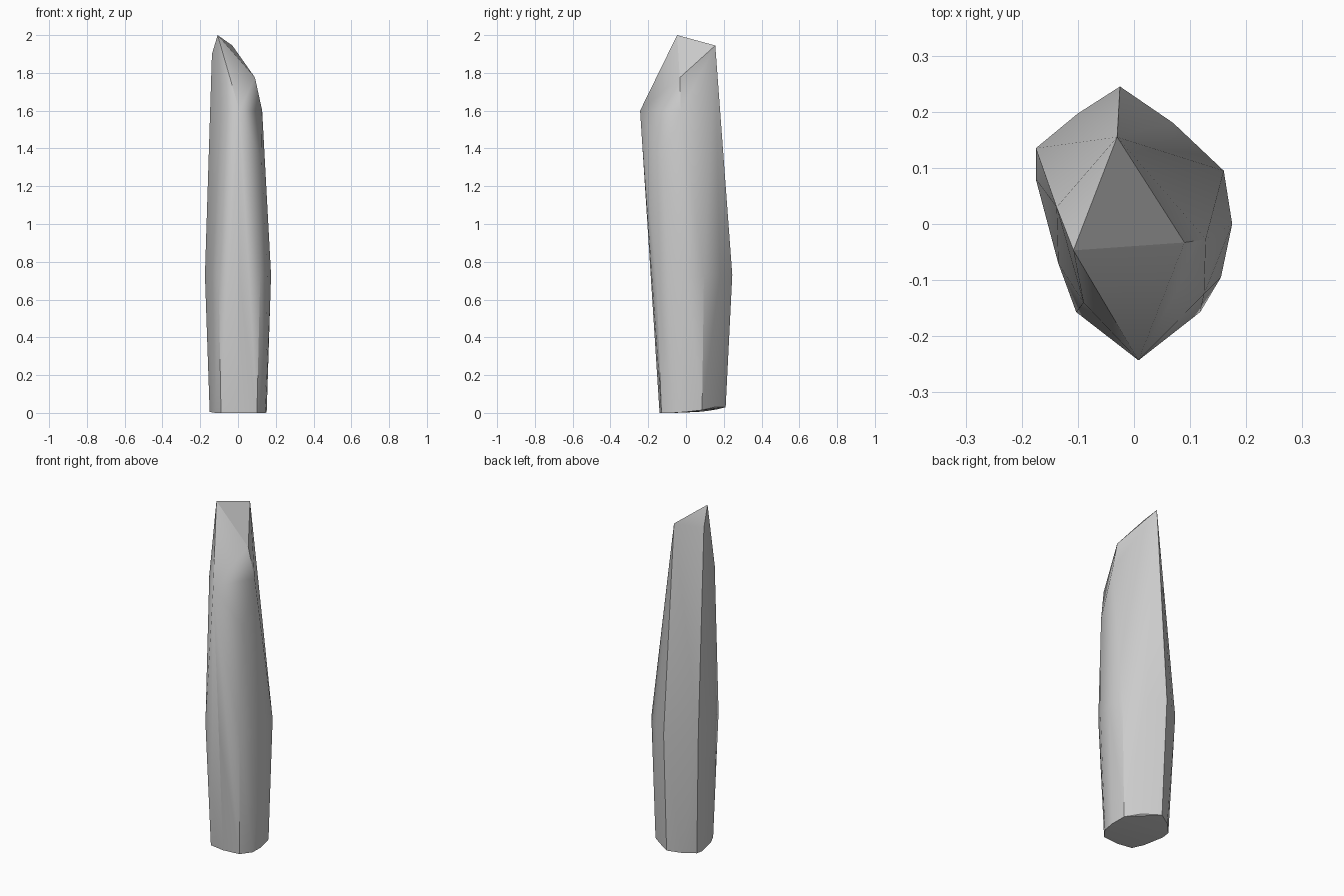
import bpy, bmesh

# Base ring, slightly raised at the back
base = [(0.00, -0.14, 0), (0.10, -0.13, 0), (0.145, -0.07, 0), (0.152, 0.0, 0.005),
        (0.14, 0.085, 0.015), (0.07, 0.15, 0.03), (-0.02, 0.21, 0.03),
        (-0.09, 0.17, 0.02), (-0.148, 0.11, 0.01), (-0.15, 0.06, 0.005),
        (-0.12, -0.06, 0), (-0.09, -0.125, 0)]

# Widest ring, all at one height
waist = [(0.118, -0.157), (0.155, -0.095), (0.175, 0.0), (0.16, 0.095),
         (0.07, 0.18), (-0.025, 0.245), (-0.10, 0.197), (-0.175, 0.135),
         (-0.175, 0.08), (-0.135, -0.07), (-0.103, -0.157), (0.005, -0.187)]

# Shoulder corners and the slanted broken tip
tip = [(0.125, -0.125, 1.34), (0.128, -0.027, 1.6), (0.008, -0.243, 1.6),
       (-0.09, -0.14, 1.6), (0.09, -0.033, 1.775), (-0.138, 0.03, 1.9),
       (-0.03, 0.155, 1.945), (-0.108, -0.047, 2.0)]

# Stone shard: convex skin over the rings
bm = bmesh.new()
for p in base + [(x, y, 0.73) for x, y in waist] + tip:
    bm.verts.new(p)
hull = bmesh.ops.convex_hull(bm, input=bm.verts[:])
loose = [v for v in bm.verts if not v.link_faces]
bmesh.ops.delete(bm, geom=loose, context='VERTS')
bmesh.ops.recalc_face_normals(bm, faces=bm.faces[:])
mesh = bpy.data.meshes.new("stone_shard")
bm.to_mesh(mesh)
bm.free()
shard = bpy.data.objects.new("stone_shard", mesh)
bpy.context.collection.objects.link(shard)

# Soft long facets, crisp tip and base edges
bpy.context.view_layer.objects.active = shard
shard.select_set(True)
bpy.ops.object.shade_smooth_by_angle(angle=0.52)
